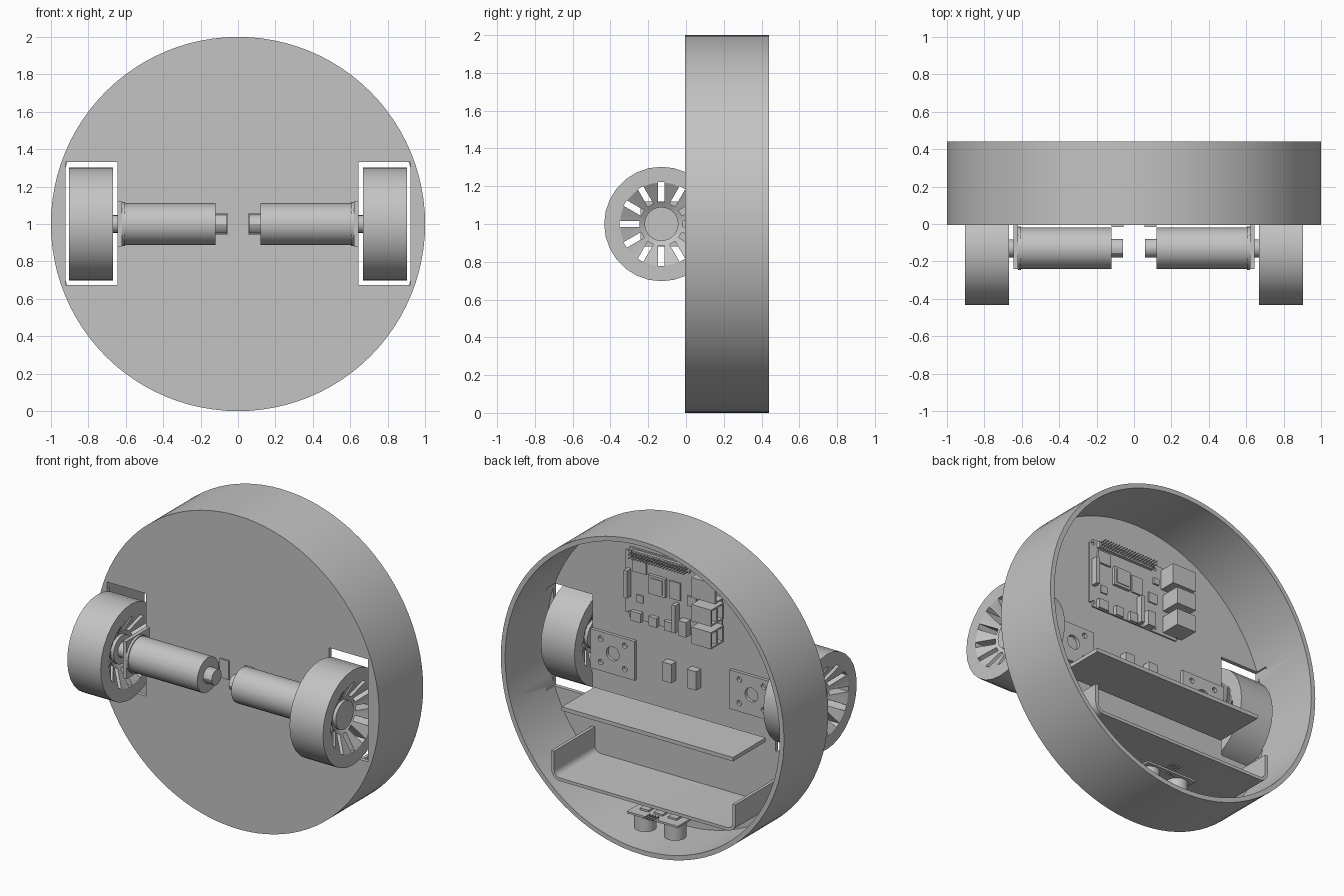
import bpy, bmesh, math
from mathutils import Matrix, Vector

cube = bpy.data.objects.get("Cube")
if cube:
    bpy.data.objects.remove(cube, do_unlink=True)

grey = bpy.data.materials.new("plain grey")
grey.use_nodes = True
grey.diffuse_color = (0.55, 0.55, 0.55, 1)
grey.node_tree.nodes["Principled BSDF"].inputs["Base Color"].default_value = (0.55, 0.55, 0.55, 1)


def add_box(bm, x0, x1, y0, y1, z0, z1, turn=None):
    mat = Matrix.Translation(((x0 + x1) / 2, (y0 + y1) / 2, (z0 + z1) / 2))
    mat = mat @ Matrix.Diagonal((abs(x1 - x0), abs(y1 - y0), abs(z1 - z0), 1))
    bmesh.ops.create_cube(bm, size=1, matrix=turn @ mat if turn else mat)


def add_rod(bm, axis, start, length, radius, sides=32):
    """Cylinder from a start point along the x, y or z axis."""
    direction = Vector([float(a == axis) for a in "xyz"])
    rot = Vector((0, 0, 1)).rotation_difference(direction).to_matrix().to_4x4()
    mat = Matrix.Translation(Vector(start) + direction * length / 2) @ rot
    bmesh.ops.create_cone(bm, cap_ends=True, segments=sides, radius1=radius,
                          radius2=radius, depth=length, matrix=mat)


def finish(name, bm, smooth=False):
    bmesh.ops.recalc_face_normals(bm, faces=bm.faces)
    mesh = bpy.data.meshes.new(name)
    bm.to_mesh(mesh)
    bm.free()
    mesh.materials.append(grey)
    obj = bpy.data.objects.new(name, mesh)
    bpy.context.collection.objects.link(obj)
    if smooth:
        shade(obj)
    return obj


def select(obj):
    bpy.ops.object.select_all(action="DESELECT")
    obj.select_set(True)
    bpy.context.view_layer.objects.active = obj


def shade(obj):
    select(obj)
    bpy.ops.object.shade_smooth_by_angle(angle=math.radians(30))


def cut(obj, bm):
    """Subtract the shapes in bm from the object."""
    cutter = finish("cutter", bm)
    cutter.hide_render = True
    mod = obj.modifiers.new("cut", "BOOLEAN")
    mod.operation, mod.solver, mod.object = "DIFFERENCE", "EXACT", cutter
    select(obj)
    bpy.ops.object.modifier_apply(modifier=mod.name)
    bpy.data.objects.remove(cutter, do_unlink=True)


def box(name, *size):
    bm = bmesh.new()
    add_box(bm, *size)
    return finish(name, bm)


def rod(name, *args):
    bm = bmesh.new()
    add_rod(bm, *args)
    return finish(name, bm, True)


# Round pan, open at the back, with wheel openings
bm = bmesh.new()
add_rod(bm, "y", (0, -0.005, 1), 0.445, 1.0, 96)
shell = finish("shell", bm)
bm = bmesh.new()
add_rod(bm, "y", (0, 0.02, 1), 0.6, 0.97, 96)
cut(shell, bm)
bm = bmesh.new()
for s in (-1, 1):
    add_box(bm, s * 0.645, s * 0.922, -0.1, 0.1, 0.675, 1.33)
cut(shell, bm)
shade(shell)

AXLE_Y = -0.13


def make_wheel(name, cx):
    # Lathed rim with a dished face on both sides
    half = [(0, 0.06), (0.09, 0.06), (0.09, 0.04), (0.22, 0.118), (0.303, 0.118)]
    profile = half + [(r, -x) for r, x in reversed(half)]
    bm = bmesh.new()
    verts = [bm.verts.new((cx + x, AXLE_Y + r, 1)) for r, x in profile]
    edges = [bm.edges.new(pair) for pair in zip(verts, verts[1:])]
    bmesh.ops.spin(bm, geom=verts + edges, cent=(cx, AXLE_Y, 1), axis=(1, 0, 0),
                   angle=math.tau, steps=28)
    bmesh.ops.remove_doubles(bm, verts=bm.verts, dist=0.0005)
    wheel = finish(name, bm)
    # Ring of radial slots
    bm = bmesh.new()
    for i in range(12):
        turn = Matrix.Translation((cx, AXLE_Y, 1)) @ Matrix.Rotation(i * math.tau / 12, 4, "X")
        add_box(bm, -0.3, 0.3, -0.017, 0.017, 0.115, 0.222, turn)
    cut(wheel, bm)
    shade(wheel)


for side, s in (("right", -1), ("left", 1)):
    make_wheel(side + "_wheel", s * 0.785)
    # Motor with its shaft, front flange and rear stub
    for part, x0, x1, r, n in (("motor", 0.12, 0.605, 0.111, 16), ("motor_flange", 0.605, 0.62, 0.117, 24),
                               ("motor_shaft", 0.62, 0.74, 0.048, 16), ("motor_stub", 0.06, 0.12, 0.05, 12)):
        rod(f"{side}_{part}", "x", (min(s * x0, s * x1), AXLE_Y, 1), x1 - x0, r, n)
    # Angle bracket: upright behind the flange and drilled foot inside the pan
    box(side + "_bracket_upright", s * 0.62, s * 0.645, -0.24, 0.04, 0.88, 1.12)
    foot = box(side + "_bracket_foot", s * 0.335, s * 0.645, 0.02, 0.04, 0.87, 1.12)
    bm = bmesh.new()
    add_rod(bm, "y", (s * 0.49, 0.0, 1), 0.1, 0.045, 24)
    for dx in (-0.085, 0.085):
        for dz in (-0.075, 0.075):
            add_rod(bm, "y", (s * 0.49 + dx, 0.0, 1 + dz), 0.1, 0.017, 16)
    cut(foot, bm)
    # Small block through the front plate
    box(side + "_block", s * 0.055, s * 0.12, -0.015, 0.07, 0.94, 1.06)

# Flat shelf
box("shelf", -0.605, 0.605, 0.06, 0.39, 0.74, 0.765)

# Tray: bent sheet with rounded corners, extruded along y
bm = bmesh.new()


def tray_side(s, inset, bend):
    pts = [(s * (0.65 - inset), 0.49)]
    for i in range(7):
        a = i * math.pi / 12
        pts.append((s * (0.59 + bend * math.cos(a)), 0.37 - bend * math.sin(a)))
    return pts


outline = tray_side(1, 0, 0.06) + tray_side(-1, 0, 0.06)[::-1]
outline += tray_side(-1, 0.02, 0.04) + tray_side(1, 0.02, 0.04)[::-1]
face = bm.faces.new([bm.verts.new((x, 0.02, z)) for x, z in outline])
grown = bmesh.ops.extrude_face_region(bm, geom=[face])["geom"]
bmesh.ops.translate(bm, vec=(0, 0.41, 0), verts=[v for v in grown if isinstance(v, bmesh.types.BMVert)])
finish("tray", bm, True)

# Computer board, laid out in millimetres from its lower corner
MM, BOARD_Y = 0.008, 0.06


def mm_box(bm, cx, cz, w, h, y0, y1):
    x, z = 0.385 - MM * cx, 1.28 + MM * cz
    add_box(bm, x - MM * w / 2, x + MM * w / 2, BOARD_Y + MM * y0, BOARD_Y + MM * y1,
            z - MM * h / 2, z + MM * h / 2)


bm = bmesh.new()
mm_box(bm, 42.5, 28, 85, 56, -1.6, 0)
corners = [e for e in bm.edges if abs(e.verts[0].co.y - e.verts[1].co.y) > 0.005]
bmesh.ops.bevel(bm, geom=corners, offset=0.024, segments=4, affect="EDGES")
board = finish("computer_board", bm)
bm = bmesh.new()
for cx in (3.5, 61.5):
    for cz in (3.5, 52.5):
        add_rod(bm, "y", (0.385 - MM * cx, 0, 1.28 + MM * cz), 0.1, 0.011, 16)
cut(board, bm)

for name, *dims in (("processor", 29, 32, 15, 15, 0, 2.4), ("processor_lid", 29, 32, 11, 11, 2.4, 3),
                    ("memory_chip", 44, 32, 10, 14, 0, 1.2), ("radio_can", 13, 43, 12, 10, 0, 1.6),
                    ("controller_chip", 59, 27, 8, 8, 0, 1), ("power_chip", 13, 17, 6, 6, 0, 1),
                    ("display_connector", 3.5, 28, 3, 22, 0, 5.5), ("camera_connector", 46, 11.5, 3, 22, 0, 5.5),
                    ("power_socket", 11, 3, 9, 7.5, 0, 3.2), ("video_socket_a", 26, 3, 7, 7.5, 0, 3.2),
                    ("video_socket_b", 39.5, 3, 7, 7.5, 0, 3.2), ("audio_socket", 54, 6, 7, 12, 0, 6),
                    ("header_base", 32.5, 52.5, 51, 5, 0, 2.5), ("crystal", 62, 42, 5, 5, 0, 1.5)):
    bm = bmesh.new()
    mm_box(bm, *dims)
    finish(name, bm)

bm = bmesh.new()
for i in range(20):
    for row in (51.2, 53.8):
        mm_box(bm, 8.4 + 2.54 * i, row, 0.7, 0.7, 2, 8.5)
finish("header_pins", bm)

# Large sockets with hollow mouths at the board's end
for name, cz, w, h, ports in (("usb_socket_a", 9, 17.5, 13.3, (4.5, 12)), ("usb_socket_b", 27, 17.5, 13.3, (4.5, 12)),
                              ("network_socket", 45.75, 21, 16, (7,))):
    height = 16 if len(ports) > 1 else 13.5
    bm = bmesh.new()
    mm_box(bm, 78, cz, w, h, 0, height)
    socket = finish(name, bm)
    bm = bmesh.new()
    for y in ports:
        depth = 2.8 if len(ports) > 1 else 4.5
        mm_box(bm, 86, cz, 14, h - 2.5, y - depth, y + depth)
    cut(socket, bm)

# Distance sensor: board facing down with two round cans
box("sensor_board", -0.18, 0.18, 0.18, 0.34, 0.18, 0.193)
for side, s in (("right", -1), ("left", 1)):
    rod(side + "_sensor_can", "z", (s * 0.105, 0.26, 0.08), 0.1, 0.065, 32)
box("sensor_crystal", -0.04, 0.04, 0.2, 0.23, 0.15, 0.18)
bm = bmesh.new()
for x in (-0.1, 0, 0.1):
    add_box(bm, x - 0.03, x + 0.03, 0.23, 0.28, 0.193, 0.205)
finish("sensor_chips", bm)
bm = bmesh.new()
for i in range(4):
    x = -0.03 + 0.02 * i
    add_box(bm, x - 0.003, x + 0.003, 0.32, 0.326, 0.17, 0.21)
    add_box(bm, x - 0.003, x + 0.003, 0.32, 0.39, 0.204, 0.21)
finish("sensor_pins", bm)
